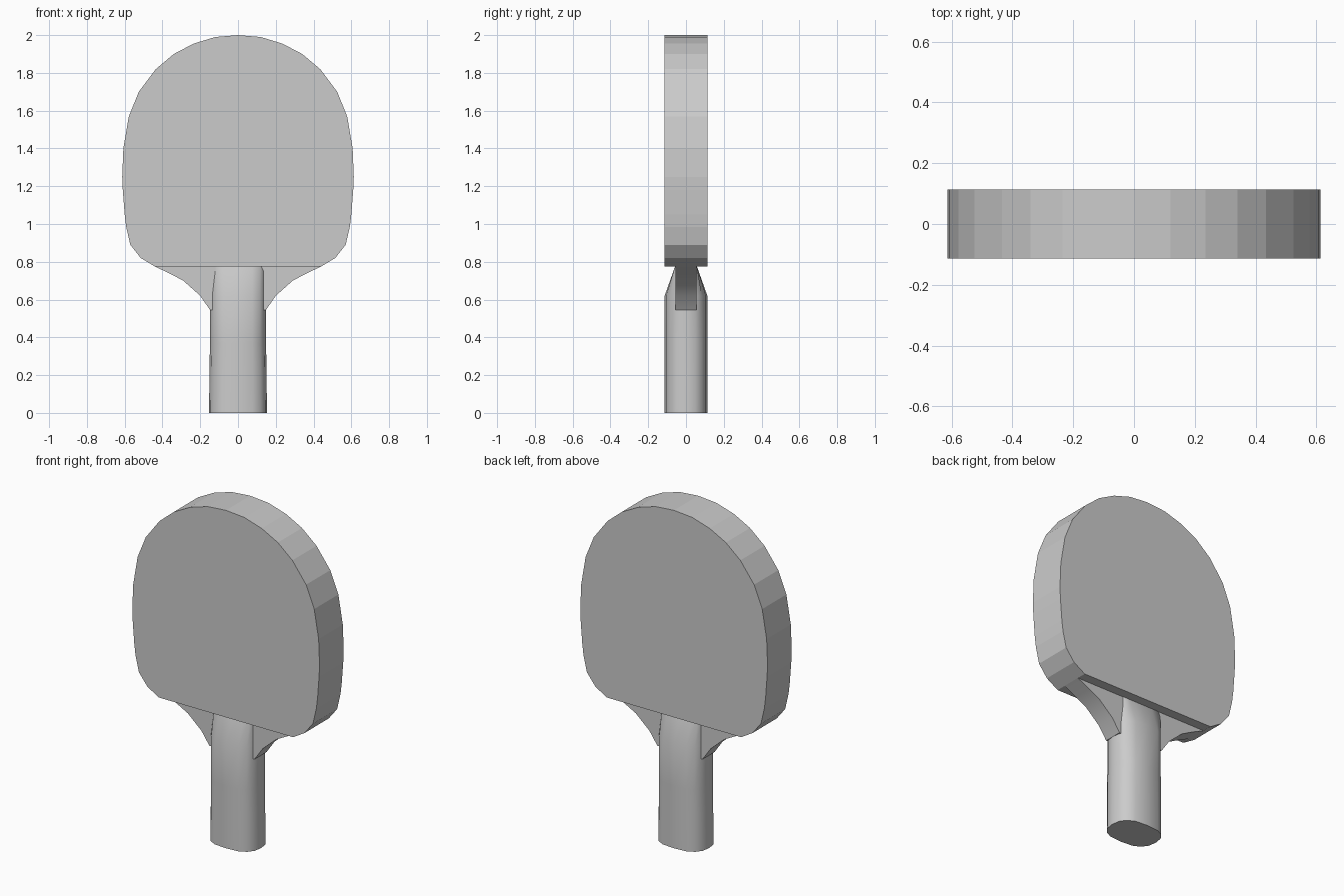
import bpy, bmesh, math

if "Cube" in bpy.data.objects:
    bpy.data.objects.remove(bpy.data.objects["Cube"])


def finish(name, bm, smooth=None):
    bmesh.ops.recalc_face_normals(bm, faces=bm.faces[:])
    mesh = bpy.data.meshes.new(name)
    bm.to_mesh(mesh)
    bm.free()
    obj = bpy.data.objects.new(name, mesh)
    bpy.context.collection.objects.link(obj)
    if smooth:
        bpy.ops.object.select_all(action='DESELECT')
        obj.select_set(True)
        bpy.context.view_layer.objects.active = obj
        bpy.ops.object.shade_smooth_by_angle(angle=math.radians(smooth))
    return obj


def loft(name, rings, smooth=None):
    """Skin a stack of equal-length rings and cap both ends."""
    bm = bmesh.new()
    loops = [[bm.verts.new(p) for p in ring] for ring in rings]
    n = len(loops[0])
    for a, b in zip(loops, loops[1:]):
        for i in range(n):
            j = (i + 1) % n
            bm.faces.new((a[i], a[j], b[j], b[i]))
    bm.faces.new(loops[0])
    bm.faces.new(loops[-1])
    return finish(name, bm, smooth)


def slab(name, half, depth, smooth=None):
    """Mirror a half outline in x and extrude it through y."""
    outline = half + [(-x, z) for x, z in reversed(half) if x > 0]
    return loft(name, [[(x, y, z) for x, z in outline] for y in (-depth, depth)], smooth)


# Blade: thick flat-sided paddle with a straight lower edge
blade_half = [(0, 2.0), (0.12, 1.99), (0.235, 1.955), (0.34, 1.90), (0.435, 1.82),
              (0.525, 1.70), (0.578, 1.57), (0.607, 1.40), (0.613, 1.25), (0.61, 1.18),
              (0.60, 1.05), (0.592, 0.985), (0.57, 0.89), (0.515, 0.82), (0.44, 0.775)]
slab("blade", blade_half, 0.113)

# Neck: thin board flaring from the handle to the blade
neck_half = [(0.44, 0.775), (0.36, 0.737), (0.29, 0.70), (0.20, 0.62), (0.148, 0.545)]
slab("neck", neck_half, 0.056, 40)

# Handle: rounded grip whose front and back slope into the neck
section = []
for i in range(16):
    c, s = math.cos(i * math.tau / 16), math.sin(i * math.tau / 16)
    section.append((0.15 * math.copysign(abs(c) ** 0.7, c),
                    0.113 * math.copysign(abs(s) ** 0.85, s)))


def grip_ring(z, scale, limit):
    return [(x * scale, max(-limit, min(limit, y)), z) for x, y in section]


loft("handle", [grip_ring(0, 1.02, 1), grip_ring(0.2, 1.01, 1), grip_ring(0.37, 0.99, 1),
                grip_ring(0.62, 0.99, 1), grip_ring(0.775, 0.99, 0.058)], 40)
